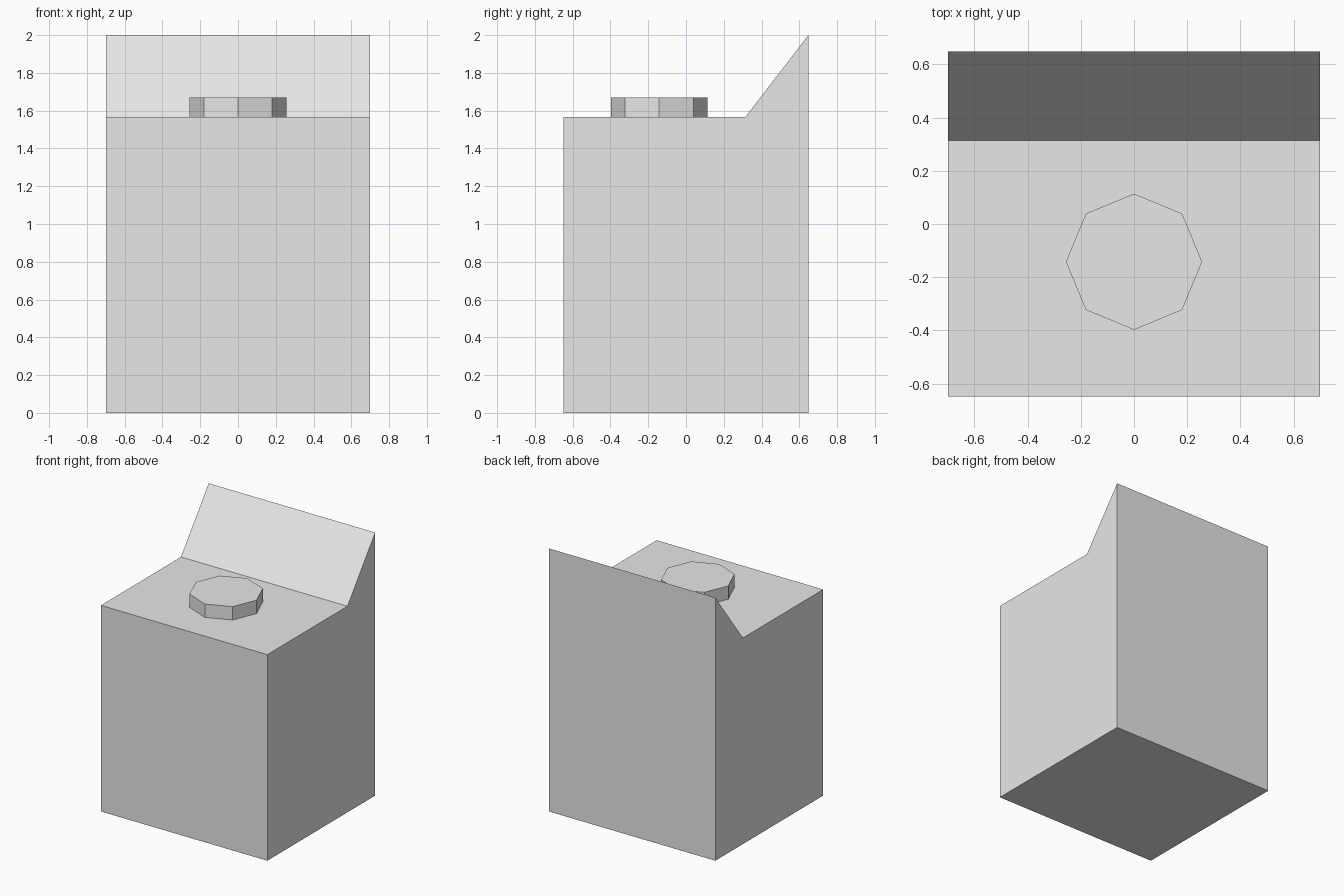
import bpy, bmesh
from mathutils import Vector

cube = bpy.data.objects.get("Cube")
if cube:
    bpy.data.objects.remove(cube, do_unlink=True)

grey = bpy.data.materials.new("light_grey")
grey.use_nodes = True
colour = (0.8, 0.8, 0.8, 1)
grey.diffuse_color = colour
grey.node_tree.nodes["Principled BSDF"].inputs["Base Color"].default_value = colour


def add_prism(name, outline, direction):
    """Extrude a flat outline along a direction into a closed, flat-shaded solid."""
    bm = bmesh.new()
    face = bm.faces.new([bm.verts.new(p) for p in outline])
    result = bmesh.ops.extrude_face_region(bm, geom=[face], use_keep_orig=True)
    moved = [g for g in result["geom"] if isinstance(g, bmesh.types.BMVert)]
    bmesh.ops.translate(bm, verts=moved, vec=Vector(direction))
    bmesh.ops.recalc_face_normals(bm, faces=bm.faces)
    mesh = bpy.data.meshes.new(name)
    bm.to_mesh(mesh)
    bm.free()
    mesh.materials.append(grey)
    obj = bpy.data.objects.new(name, mesh)
    bpy.context.collection.objects.link(obj)
    return obj


# Body with a sloped back panel: side profile (y, z) extruded across the width
half_width, half_depth, deck = 0.7, 0.648, 1.567
profile = [(-half_depth, 0), (half_depth, 0), (half_depth, 2),
           (0.315, deck), (-half_depth, deck)]
add_prism("body", [(-half_width, y, z) for y, z in profile], (2 * half_width, 0, 0))

# Eight-sided knob on the deck
bpy.ops.mesh.primitive_cylinder_add(vertices=8, radius=0.256, depth=0.102,
                                    location=(0, -0.142, deck + 0.051))
knob = bpy.context.object
knob.name = "top_knob"
knob.data.materials.append(grey)
